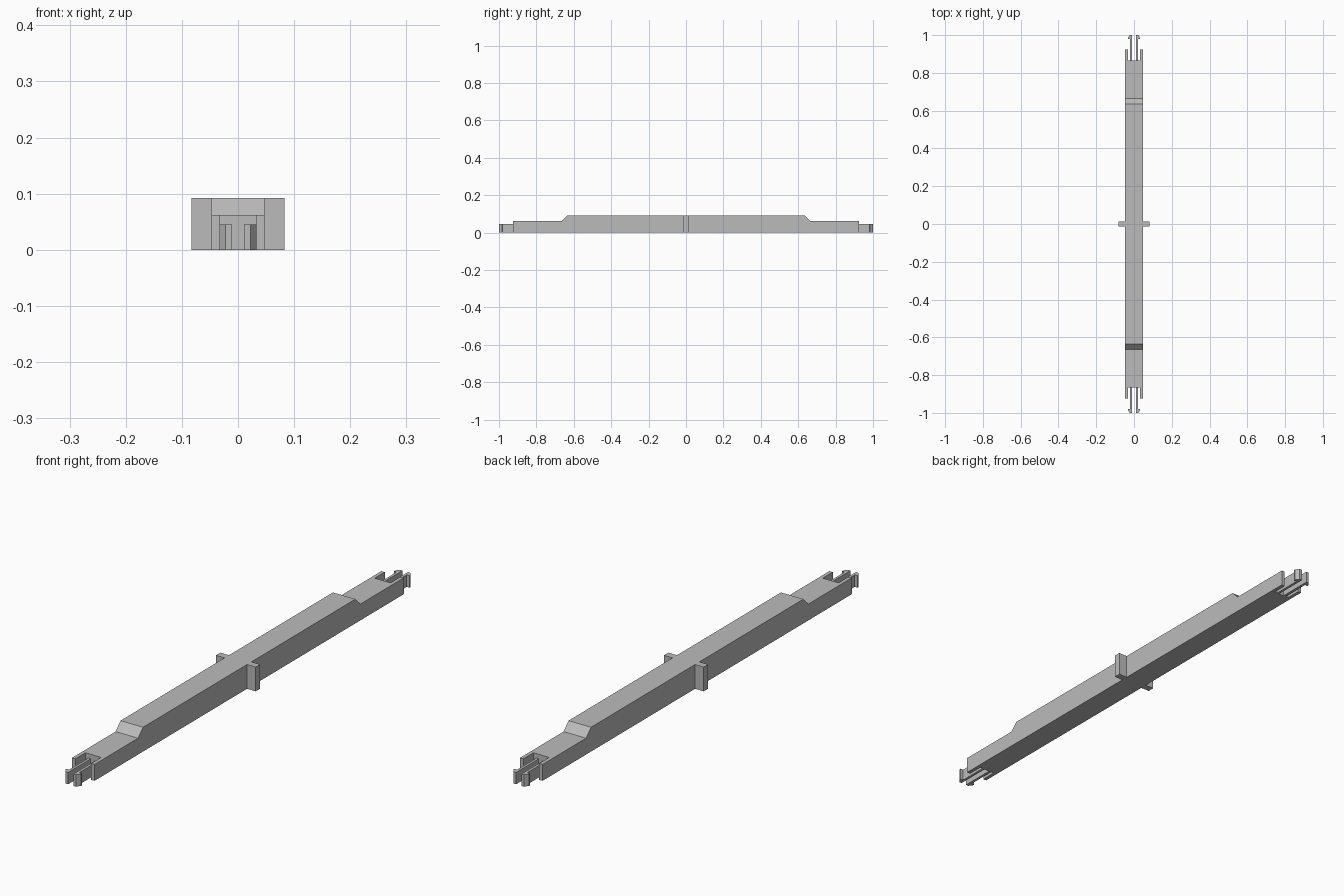
import bpy
import bmesh
from mathutils import Vector

if "Cube" in bpy.data.objects:
    bpy.data.objects.remove(bpy.data.objects["Cube"])

grey = bpy.data.materials.new("plain_grey")
grey.use_nodes = True
colour = (0.5, 0.5, 0.5, 1)
grey.diffuse_color = colour
grey.node_tree.nodes["Principled BSDF"].inputs["Base Color"].default_value = colour


def prism(name, points, offset):
    """Extrude a closed outline of 3D points along an offset."""
    bm = bmesh.new()
    face = bm.faces.new([bm.verts.new(p) for p in points])
    extruded = bmesh.ops.extrude_face_region(bm, geom=[face])["geom"]
    moved = [v for v in extruded if isinstance(v, bmesh.types.BMVert)]
    bmesh.ops.translate(bm, verts=moved, vec=Vector(offset))
    bmesh.ops.recalc_face_normals(bm, faces=bm.faces)
    mesh = bpy.data.meshes.new(name)
    bm.to_mesh(mesh)
    bm.free()
    mesh.materials.append(grey)
    obj = bpy.data.objects.new(name, mesh)
    bpy.context.collection.objects.link(obj)
    return obj


def block(name, x0, x1, y0, y1, z0, z1):
    outline = [(x0, y0, z0), (x1, y0, z0), (x1, y1, z0), (x0, y1, z0)]
    return prism(name, outline, (0, 0, z1 - z0))


HALF_W, TOP, LOW_TOP = 0.047, 0.092, 0.062
END, SLOT_END, SLOT_W = 0.925, 0.865, 0.033

# Long beam with a raised middle and sloping shoulders
half = [(END, 0), (END, LOW_TOP), (0.665, LOW_TOP), (0.635, TOP)]
side = half + [(-y, z) for y, z in reversed(half)]
beam = prism("beam", [(-HALF_W, y, z) for y, z in side], (2 * HALF_W, 0, 0))

# Open notch at each end of the beam
for label, s in (("front", -1), ("back", 1)):
    ys = sorted((s * SLOT_END, s * (END + 0.1)))
    cutter = block(label + "_notch_cutter", -SLOT_W, SLOT_W, *ys, -0.1, 0.2)
    cutter.hide_render = True
    cutter.hide_viewport = True
    cut = beam.modifiers.new(label + "_notch", "BOOLEAN")
    cut.operation = "DIFFERENCE"
    cut.solver = "EXACT"
    cut.object = cutter

# Tabs at mid length
for label, s in (("left", 1), ("right", -1)):
    xs = sorted((s * HALF_W, s * 0.083))
    block(label + "_tab", *xs, -0.013, 0.013, 0, TOP)

# Barbed snap prongs, a pair in each notch
prong = [(0.011, SLOT_END), (0.021, SLOT_END), (0.021, 0.979),
         (0.033, 0.979), (0.033, 0.985), (0.022, 1.0), (0.011, 1.0)]
for end, sy in (("front", -1), ("back", 1)):
    for label, sx in (("left", 1), ("right", -1)):
        prism(f"{end}_{label}_prong",
              [(sx * x, sy * y, 0) for x, y in prong], (0, 0, 0.045))
